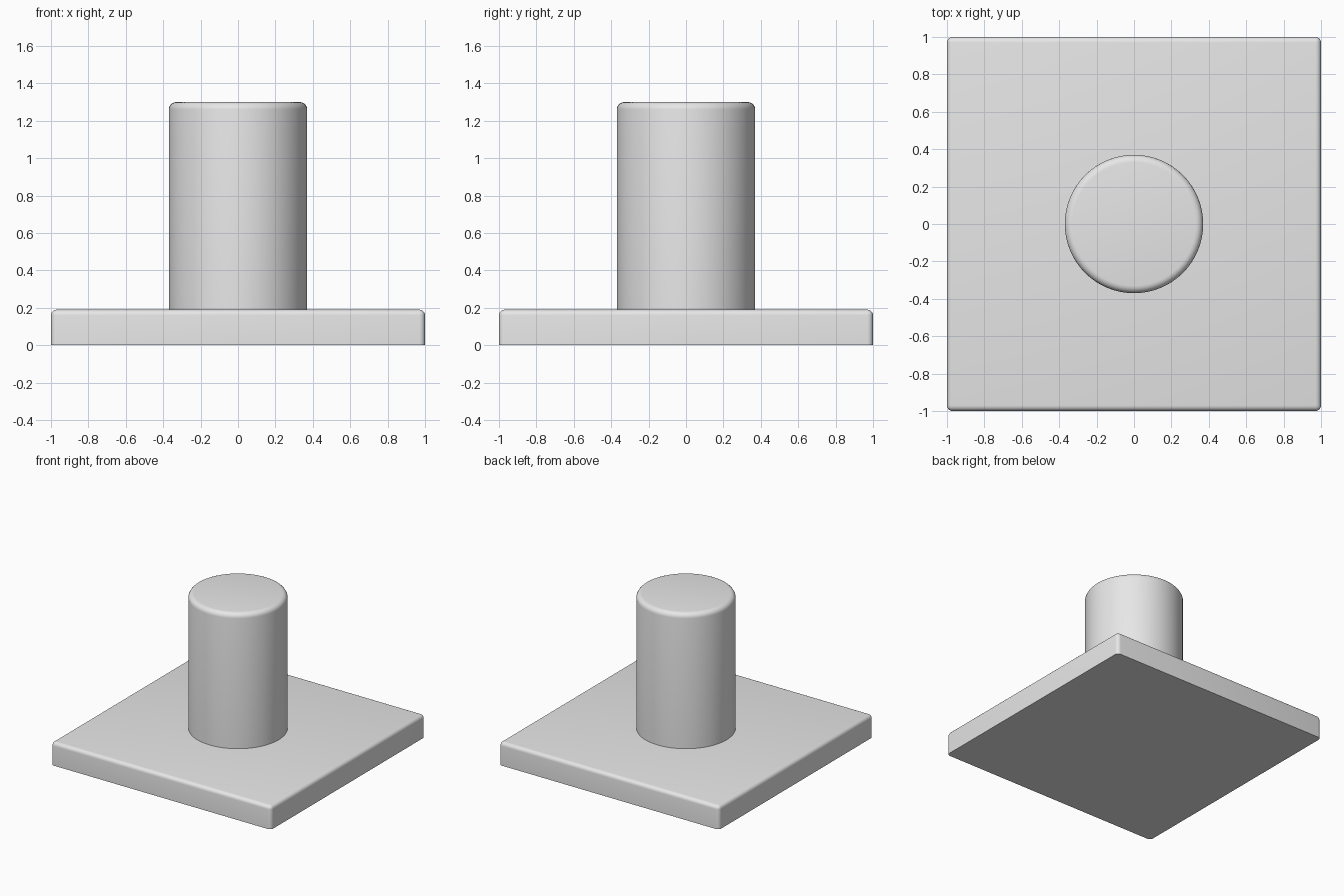
import bpy
import bmesh
import math

cube = bpy.data.objects.get("Cube")
if cube:
    bpy.data.objects.remove(cube, do_unlink=True)

# Single plain grey
GREY = (0.8, 0.8, 0.8, 1.0)
grey = bpy.data.materials.new("plain_grey")
grey.use_nodes = True
grey.diffuse_color = GREY
grey.node_tree.nodes["Principled BSDF"].inputs["Base Color"].default_value = GREY


def rounded_part(name, bottom, top, radius, build, choose):
    """Build a solid between two heights and round the chosen edges."""
    bm = bmesh.new()
    build(bm, top - bottom)
    bmesh.ops.translate(bm, verts=bm.verts, vec=(0, 0, (top + bottom) / 2))
    edges = [e for e in bm.edges if choose(e, bottom, top)]
    bmesh.ops.bevel(bm, geom=edges, offset=radius, segments=5, profile=0.5,
                    affect='EDGES', clamp_overlap=True)
    bmesh.ops.recalc_face_normals(bm, faces=bm.faces)
    mesh = bpy.data.meshes.new(name)
    bm.to_mesh(mesh)
    bm.free()
    mesh.materials.append(grey)
    obj = bpy.data.objects.new(name, mesh)
    bpy.context.collection.objects.link(obj)
    bpy.ops.object.select_all(action='DESELECT')
    obj.select_set(True)
    bpy.context.view_layer.objects.active = obj
    bpy.ops.object.shade_smooth_by_angle(angle=math.radians(35))
    return obj


def slab(bm, height):
    bmesh.ops.create_cube(bm, size=1)
    bmesh.ops.scale(bm, verts=bm.verts, vec=(2, 2, height))


def round_bar(bm, height):
    bmesh.ops.create_cone(bm, cap_ends=True, segments=64,
                          radius1=0.37, radius2=0.37, depth=height)


def not_bottom(edge, bottom, top):
    return any(v.co.z > bottom + 0.001 for v in edge.verts)


def top_rim(edge, bottom, top):
    return all(v.co.z > top - 0.001 for v in edge.verts)


# Square base plate: flat underneath, rounded corners and top edges
rounded_part("base_plate", 0, 0.19, 0.03, slab, not_bottom)

# Upright post with a rounded top rim, set slightly into the plate
rounded_part("post", 0.15, 1.3, 0.04, round_bar, top_rim)
